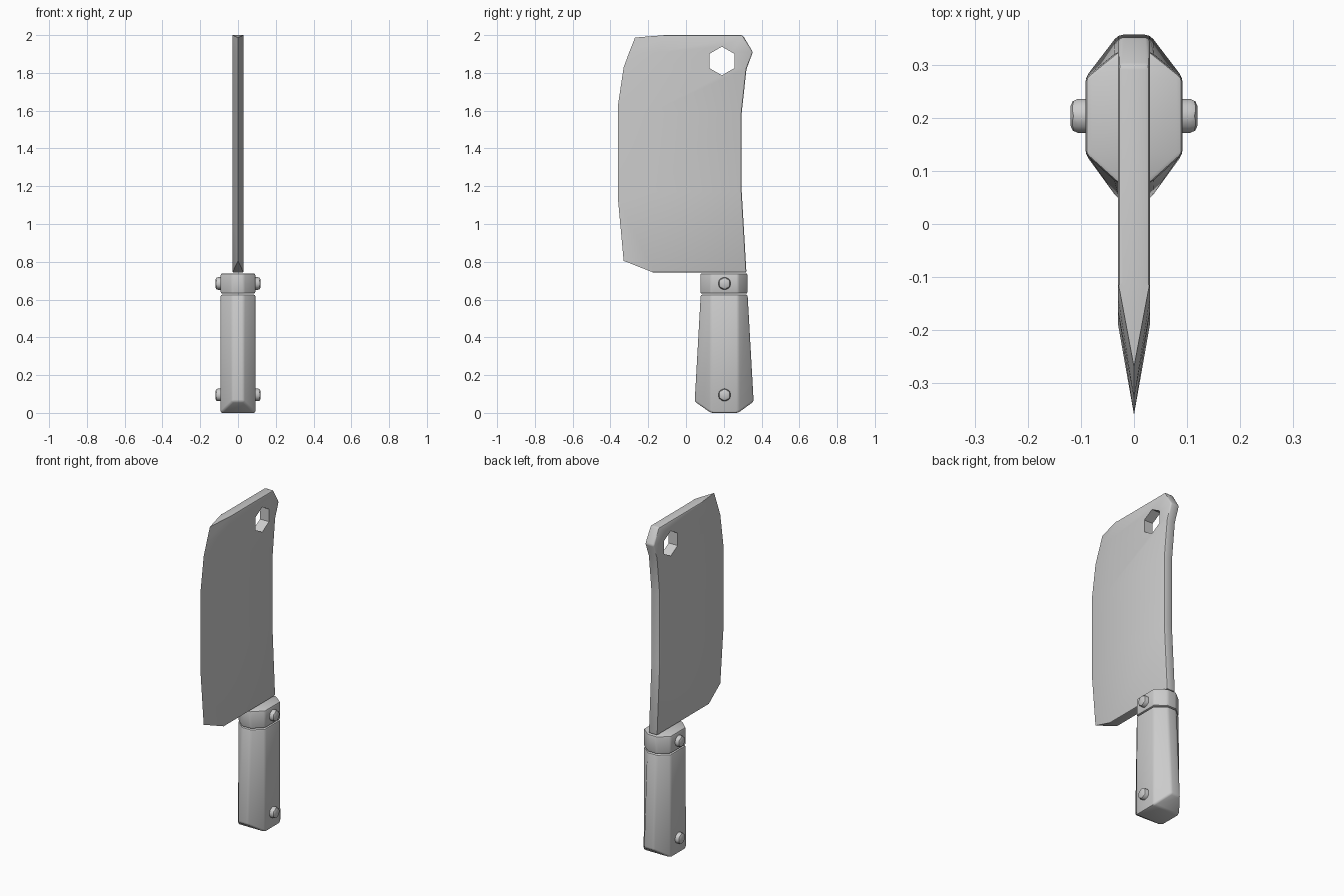
import bpy, bmesh, math
from mathutils import Matrix, Vector

if "Cube" in bpy.data.objects:
    bpy.data.objects.remove(bpy.data.objects["Cube"])


def add_object(name, bm):
    bmesh.ops.recalc_face_normals(bm, faces=bm.faces[:])
    mesh = bpy.data.meshes.new(name)
    bm.to_mesh(mesh)
    bm.free()
    ob = bpy.data.objects.new(name, mesh)
    bpy.context.collection.objects.link(ob)
    return ob


def finish(ob, angle=40):
    bpy.ops.object.select_all(action='DESELECT')
    ob.select_set(True)
    bpy.context.view_layer.objects.active = ob
    for m in list(ob.modifiers):
        bpy.ops.object.modifier_apply(modifier=m.name)
    bpy.ops.object.shade_smooth_by_angle(angle=math.radians(angle))


def bevel(ob, width, segments=2):
    m = ob.modifiers.new("bevel", 'BEVEL')
    m.width, m.segments = width, segments
    m.limit_method, m.angle_limit = 'ANGLE', math.radians(20)


def mirrored_loft(rows):
    """Each row is the right half of a section, front to back; x is mirrored."""
    bm = bmesh.new()
    R = [[bm.verts.new(p) for p in row] for row in rows]
    L = [[v if v.co.x == 0 else bm.verts.new((-v.co.x, v.co.y, v.co.z))
          for v in row] for row in R]

    def face(*vs):
        vs = list(dict.fromkeys(vs))
        if len(vs) > 2:
            bm.faces.new(vs)

    n = len(rows[0])
    for j in range(len(rows) - 1):
        for S in (R, L):
            for i in range(n - 1):
                face(S[j][i], S[j][i + 1], S[j + 1][i + 1], S[j + 1][i])
        for i in (0, n - 1):
            face(R[j][i], L[j][i], L[j + 1][i], R[j + 1][i])
    for j in (0, len(rows) - 1):
        for i in range(n - 1):
            face(R[j][i], R[j][i + 1], L[j][i + 1], L[j][i])
    bmesh.ops.recalc_face_normals(bm, faces=bm.faces[:])
    return bm


def hex_bar(name, y, z, radius, length):
    bm = bmesh.new()
    rot = Matrix.Rotation(math.pi / 2, 4, 'Y') @ Matrix.Rotation(math.pi / 2, 4, 'Z')
    bmesh.ops.create_cone(bm, cap_ends=True, segments=6, radius1=radius, radius2=radius,
                          depth=length, matrix=Matrix.Translation(Vector((0, y, z))) @ rot)
    return add_object(name, bm)


# Blade: cutting edge, start of grind and spine, from heel to tip
T = 0.03
sections = [
    ((-0.33, 0.805), (-0.17, 0.742), (0.32, 0.742)),
    ((-0.36, 1.13), (-0.19, 1.17), (0.295, 1.17)),
    ((-0.36, 1.63), (-0.19, 1.59), (0.295, 1.59)),
    ((-0.33, 1.83), (-0.165, 1.82), (0.32, 1.82)),
    ((-0.301, 1.908), (-0.14, 1.91), (0.354, 1.91)),
    ((-0.27, 1.987), (-0.11, 2.0), (0.30, 2.0)),
]
bm = mirrored_loft([[(0, *e), (T, *s), (T, *b)] for e, s, b in sections])
rim = [e for e in bm.edges if e.calc_face_angle(0) > 0.6
       and all(abs(v.co.x) > 0.01 for v in e.verts)]
bmesh.ops.bevel(bm, geom=rim, offset=0.009, segments=2, profile=0.5, affect='EDGES')
blade = add_object("blade", bm)

# Hanging hole
cutter = hex_bar("hole_cutter", 0.19, 1.863, 0.076, 0.3)
cutter.hide_render = True
cut = blade.modifiers.new("hole", 'BOOLEAN')
cut.operation, cut.object, cut.solver = 'DIFFERENCE', cutter, 'EXACT'
finish(blade)
bpy.data.objects.remove(cutter)


# Handle and collar: eight-sided sections
def octagon(y0, y1, z_end, z_side):
    return [(0.03, y0, z_end), (0.092, 0.132, z_side),
            (0.092, 0.276, z_side), (0.03, y1, z_end)]


handle = add_object("handle", mirrored_loft(
    [octagon(0.046, 0.358, 0.06, 0.0), octagon(0.078, 0.326, 0.627, 0.627)]))
collar = add_object("collar", mirrored_loft(
    [octagon(0.076, 0.326, 0.631, 0.631), octagon(0.076, 0.326, 0.739, 0.739)]))
for ob in (handle, collar):
    bevel(ob, 0.01)
    finish(ob)

# Rivets through the handle
for name, z in (("collar_rivet", 0.685), ("handle_rivet", 0.095)):
    rivet = hex_bar(name, 0.204, z, 0.037, 0.24)
    bevel(rivet, 0.014)
    finish(rivet)
